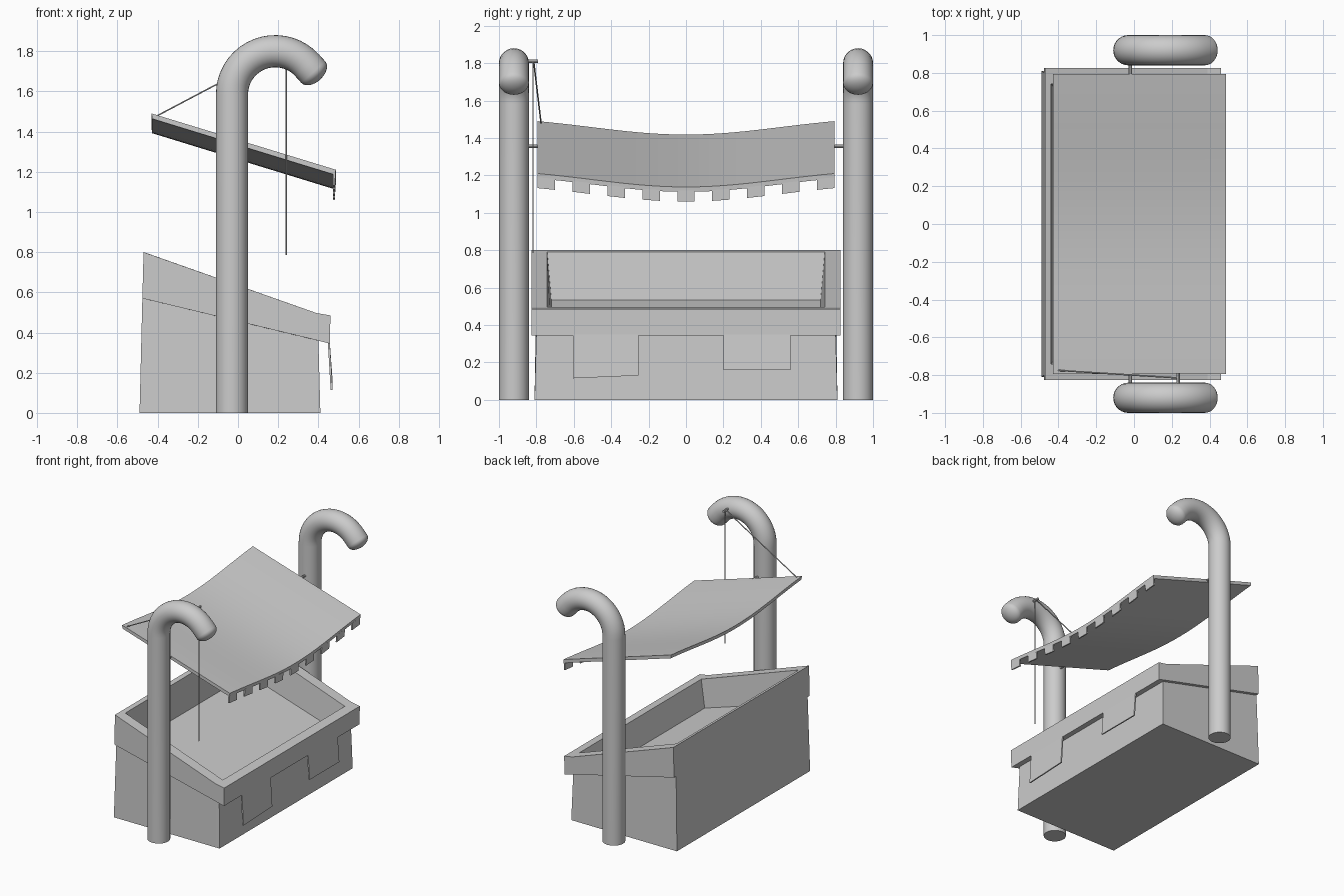
import bpy, bmesh, math
from mathutils import Vector

if "Cube" in bpy.data.objects:
    bpy.data.objects.remove(bpy.data.objects["Cube"])


def make(name, verts, faces, smooth=False):
    bm = bmesh.new()
    vs = [bm.verts.new(v) for v in verts]
    for f in faces:
        bm.faces.new([vs[i] for i in f])
    bmesh.ops.remove_doubles(bm, verts=bm.verts, dist=0.0005)
    bmesh.ops.recalc_face_normals(bm, faces=bm.faces)
    me = bpy.data.meshes.new(name)
    bm.to_mesh(me)
    bm.free()
    ob = bpy.data.objects.new(name, me)
    bpy.context.collection.objects.link(ob)
    if smooth:
        bpy.ops.object.select_all(action='DESELECT')
        ob.select_set(True)
        bpy.context.view_layer.objects.active = ob
        bpy.ops.object.shade_smooth_by_angle(angle=math.radians(40))
    return ob


def skin(name, loops, smooth=False):
    """Join equal-length loops into a closed skin with end caps."""
    n = len(loops[0])
    verts = [v for l in loops for v in l]
    faces = [(k * n + i, k * n + (i + 1) % n, (k + 1) * n + (i + 1) % n, (k + 1) * n + i)
             for k in range(len(loops) - 1) for i in range(n)]
    faces += [tuple(range(n)), tuple(range(len(verts) - n, len(verts)))]
    return make(name, verts, faces, smooth)


def rod(name, a, b, r, sides=8):
    a, b = Vector(a), Vector(b)
    q = (b - a).to_track_quat('Z', 'Y')
    ring = [q @ Vector((r * math.cos(t), r * math.sin(t), 0))
            for t in (2 * math.pi * i / sides for i in range(sides))]
    return skin(name, [[p + c for c in ring] for p in (a, b)], True)


# hooked posts: upright, arch, then a rounded tip
def hooked_post(name, y, r=0.08, sides=28):
    path = [(-0.03, 0, 0, r), (-0.03, 1.58, 0, r)]      # x, z, lean, radius
    R, cx, cz, end = 0.215, 0.185, 1.585, math.radians(138)
    for i in range(1, 19):
        a = end * i / 18
        path.append((cx - R * math.cos(a), cz + R * math.sin(a), a, r))
    x, z = path[-1][:2]
    dx, dz = math.sin(end), math.cos(end)
    x, z = x + 0.045 * dx, z + 0.045 * dz
    for i in range(0, 7):
        b = math.radians(84) * i / 6
        path.append((x + 0.05 * math.sin(b) * dx, z + 0.05 * math.sin(b) * dz, end, r * math.cos(b)))
    loops = []
    for x, z, a, rr in path:
        loops.append([(x + rr * math.cos(t) * math.cos(a), y + rr * math.sin(t),
                       z - rr * math.cos(t) * math.sin(a))
                      for t in (2 * math.pi * k / sides for k in range(sides))])
    return skin(name, loops, True)


for side, s in (("near", -1), ("far", 1)):
    hooked_post(side + "_hooked_post", 0.92 * s)
    rod(side + "_pivot_pin", (-0.02, 0.78 * s, 1.355), (-0.02, 0.86 * s, 1.355), 0.009)


# trough: tapered body, overhanging rim and sloped recess
def loop(back, crease, front, y):
    pts = (back, crease, front)
    return [(x, -y, z) for x, z in pts] + [(x, y, z) for x, z in reversed(pts)]


skin("trough", [
    loop((-0.49, 0), (0.38, 0), (0.41, 0), 0.81),
    loop((-0.476, 0.57), (0.38, 0.364), (0.40, 0.36), 0.80),
    loop((-0.476, 0.57), (0.39, 0.362), (0.457, 0.345), 0.825),
    loop((-0.47, 0.80), (0.39, 0.497), (0.46, 0.485), 0.825),
    loop((-0.44, 0.79), (0.39, 0.497), (0.39, 0.497), 0.742),
    loop((-0.42, 0.535), (0.345, 0.295), (0.345, 0.295), 0.72),
])

# hanging flaps under the front lip
for i, (y0, y1, z0, z1) in enumerate(((-0.605, -0.255, 0.115, 0.13), (0.20, 0.56, 0.16, 0.16))):
    skin("front_flap_%d" % (i + 1), [
        [(0.457 - t, y0, 0.35), (0.471 - t, y0, z0), (0.471 - t, y1, z1), (0.457 - t, y1, 0.35)]
        for t in (0, 0.01)])


# sagging canopy
def sag(y):
    u = y / 0.795
    return 0.072 * (0.5 * (1 - u * u) + 0.25 * (1 + math.cos(math.pi * u)))


loops = []
for i in range(25):
    y = -0.795 + 1.59 * i / 24
    d = sag(y)
    loops.append([(-0.43, y, 1.49 - d), (0.487, y, 1.21 - d), (0.484, y, 1.184 - d), (-0.428, y, 1.464 - d)])
skin("canopy", loops, True)

# fringe tabs along the canopy's front edge
w = 1.59 / 17
for i in range(9):
    y0 = -0.795 + 2 * i * w
    skin("fringe_tab_%d" % (i + 1), [
        [(x, y, zt - sag(y)) for x, zt in ((0.474, 1.19), (0.485, 1.19), (0.482, 1.132), (0.472, 1.132))]
        for y in (y0, y0 + w)])

# pull cord over a pin on the near post
rod("cord_pin", (0.235, -0.86, 1.81), (0.235, -0.79, 1.81), 0.009)
rod("cord_drop", (0.24, -0.818, 1.81), (0.24, -0.818, 0.785), 0.004, 6)
rod("cord_tie", (0.235, -0.815, 1.815), (-0.40, -0.775, 1.48), 0.004, 6)
